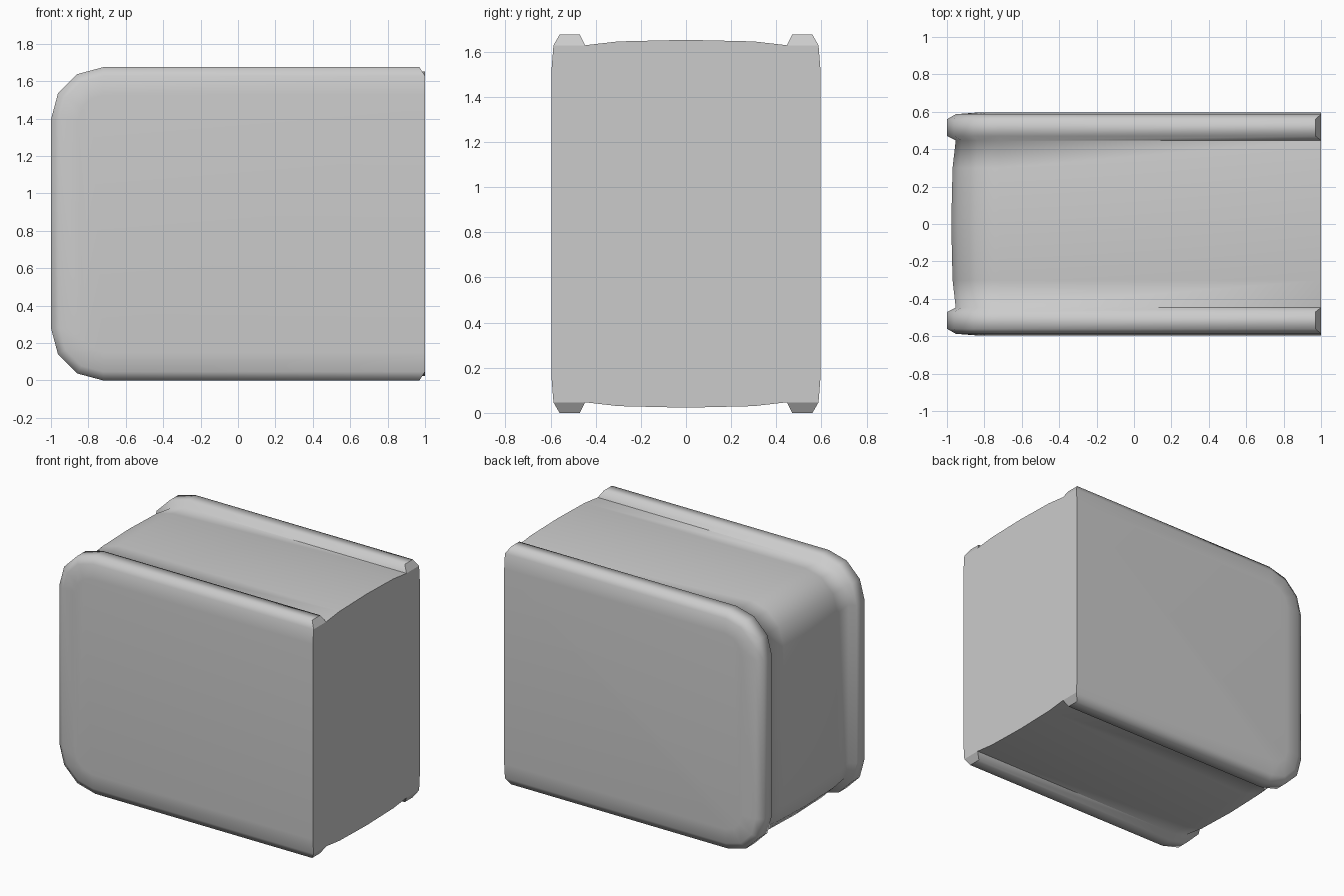
import bpy, bmesh, math

if "Cube" in bpy.data.objects:
    bpy.data.objects.remove(bpy.data.objects["Cube"])

H, R, CX = 1.675, 0.28, -0.72

# Half cross-section: (y, inset from the outer outline, is rim crest)
half = [(0.595, 0.15, False), (0.587, 0.047, False), (0.56, 0.0, True),
        (0.47, 0.0, True), (0.447, 0.047, False), (0.30, 0.03, False)]
stations = ([(-y, d, r) for y, d, r in half] + [(0.0, 0.023, False)]
            + list(reversed(half)))


def outline(d, rim):
    """Side outline inset by d: two rounded corners, open at the flat end."""
    x_end, r = (0.97 if rim else 1.0), R - d
    pts = [(x_end, d)]
    for i in range(4):
        a = math.radians(30 * i)
        pts.append((CX - r * math.sin(a), R - r * math.cos(a)))
    return pts + [(x, H - z) for x, z in reversed(pts)]


bm = bmesh.new()
rings = [[bm.verts.new((x, y, z)) for x, z in outline(d, rim)]
         for y, d, rim in stations]

# Rounded wrap with the two raised rims
for a, b in zip(rings, rings[1:]):
    for i in range(len(a) - 1):
        bm.faces.new((a[i], a[i + 1], b[i + 1], b[i]))

# Two flat sides
bm.faces.new(rings[0])
bm.faces.new(rings[-1])

# Flat end, with small chamfers closing the rims
base = [r for r, s in zip(rings, stations) if not s[2]]
flat = [bm.faces.new([r[0] for r in base] + [r[-1] for r in reversed(base)])]
for k in (1, len(rings) - 5):
    for e in (0, -1):
        flat.append(bm.faces.new([rings[k + j][e] for j in range(4)]))

bmesh.ops.recalc_face_normals(bm, faces=bm.faces[:])
bm.faces.index_update()
flat_ids = [f.index for f in flat]
mesh = bpy.data.meshes.new("rounded_case")
bm.to_mesh(mesh)
bm.free()

case = bpy.data.objects.new("rounded_case", mesh)
bpy.context.collection.objects.link(case)
bpy.context.view_layer.objects.active = case
case.select_set(True)
bpy.ops.object.shade_smooth_by_angle(angle=math.radians(70))
for i in flat_ids:
    mesh.polygons[i].use_smooth = False
